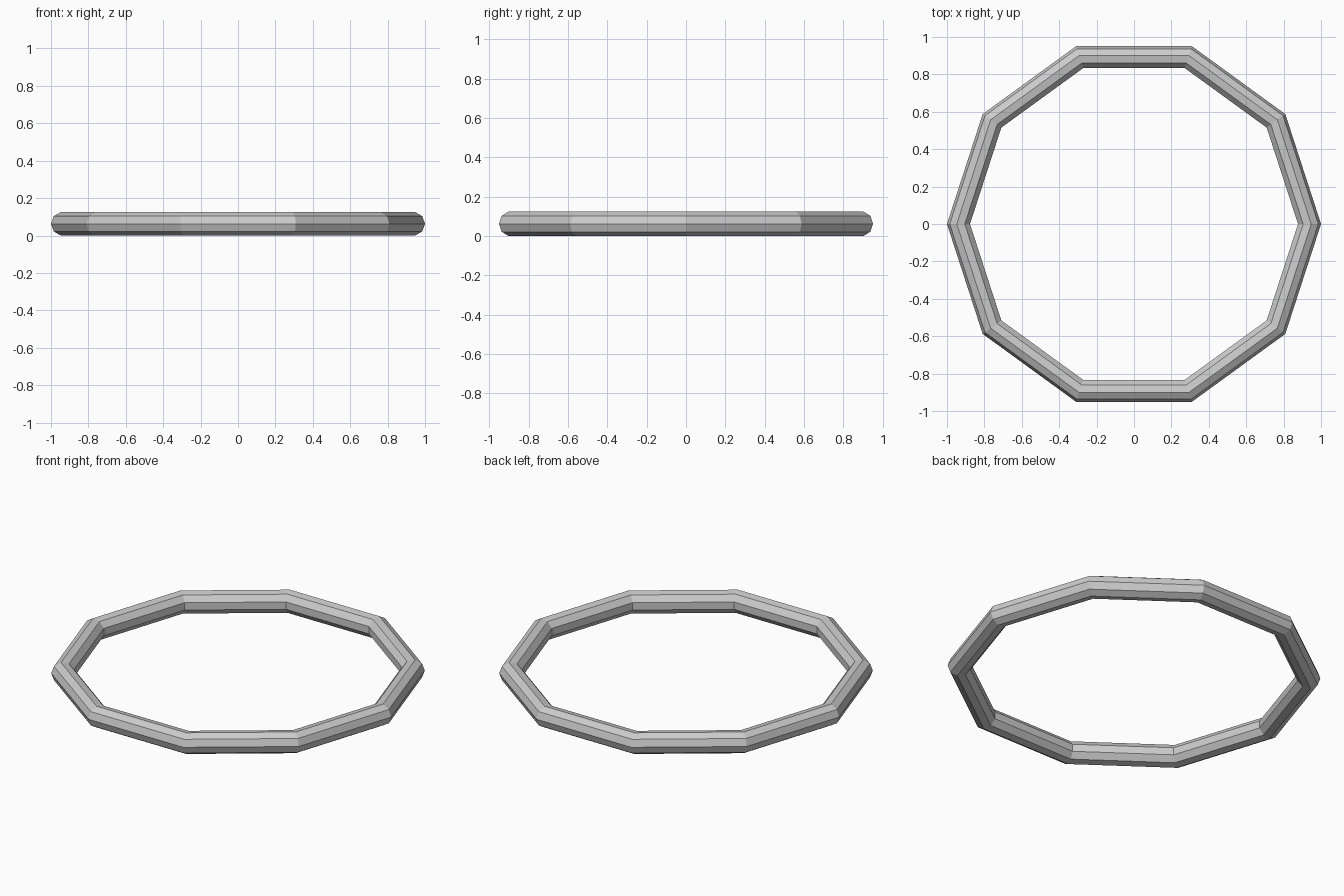
import bpy, math

if "Cube" in bpy.data.objects:
    bpy.data.objects.remove(bpy.data.objects["Cube"])

TUBE = 0.0635
SIDES = 9

# Low-poly ring: ten straight segments with a nine-sided section
bpy.ops.mesh.primitive_torus_add(
    major_segments=10, minor_segments=SIDES,
    major_radius=1.0 - TUBE, minor_radius=TUBE,
    location=(0, 0, TUBE * math.sin(math.radians(80))))
ring = bpy.context.object
ring.name = "ring"
bpy.ops.object.shade_flat()
